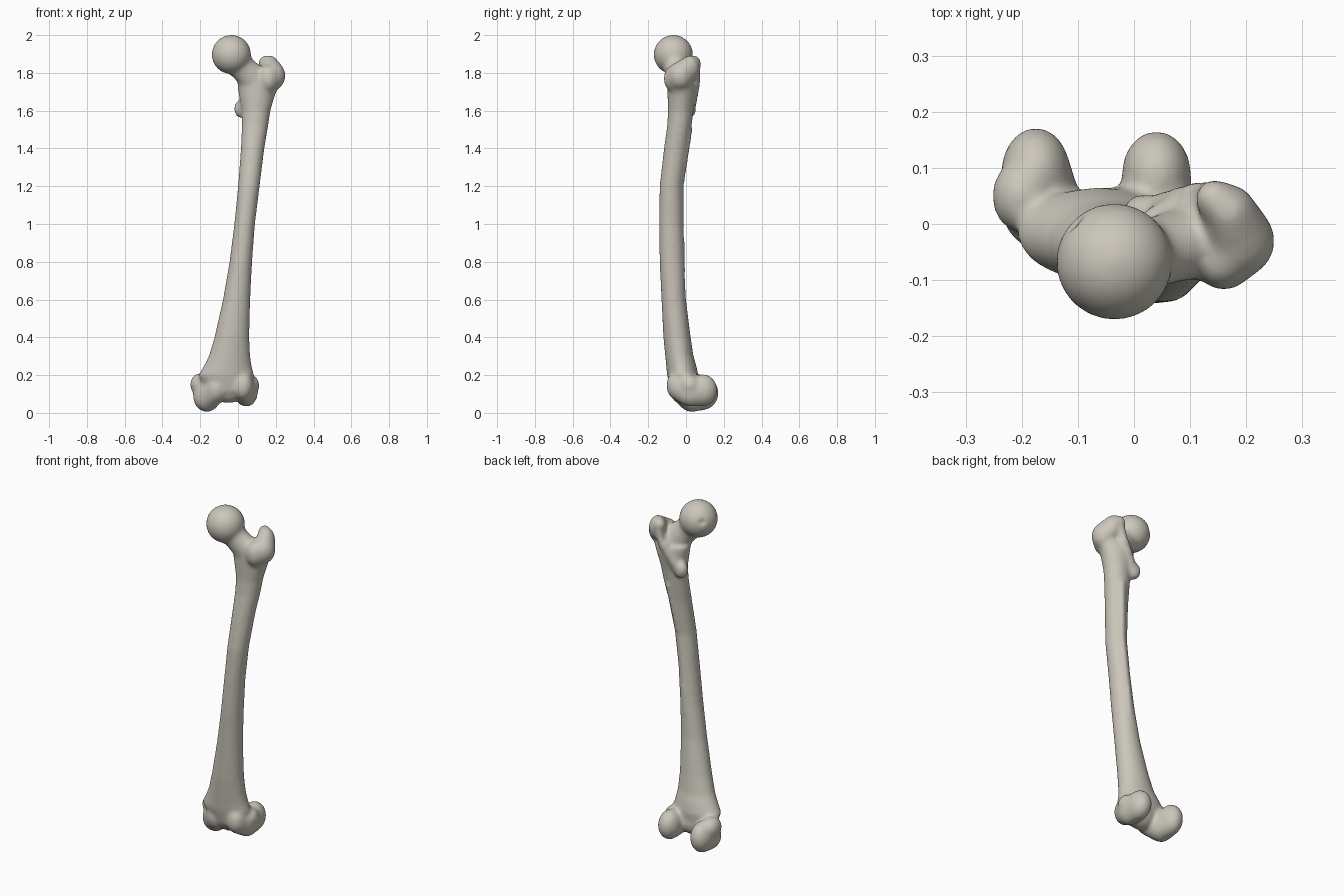
import bpy, bmesh, math
from mathutils import Vector, Matrix

if "Cube" in bpy.data.objects:
    bpy.data.objects.remove(bpy.data.objects["Cube"])

bone_mat = bpy.data.materials.new("bone ivory")
bone_mat.use_nodes = True
BONE = (0.6, 0.57, 0.5, 1)
bone_mat.diffuse_color = BONE
bone_mat.node_tree.nodes["Principled BSDF"].inputs["Base Color"].default_value = BONE


def make_object(name, bm):
    mesh = bpy.data.meshes.new(name)
    bm.to_mesh(mesh)
    bm.free()
    obj = bpy.data.objects.new(name, mesh)
    bpy.context.collection.objects.link(obj)
    return obj


def ellipsoid(bm, x, y, z, rx, ry, rz):
    matrix = Matrix.Translation((x, y, z)) @ Matrix.Diagonal((rx, ry, rz, 1))
    return bmesh.ops.create_icosphere(bm, subdivisions=4, radius=1, matrix=matrix)["verts"]


def chain(bm, *blobs):
    """Wrap each neighbouring pair of ellipsoids in a convex skin."""
    for pair in zip(blobs, blobs[1:]):
        points = []
        for blob in pair:
            verts = ellipsoid(bm, *blob)
            points += [v.co.copy() for v in verts]
            bmesh.ops.delete(bm, geom=verts, context="VERTS")
        cloud = [bm.verts.new(p) for p in points]
        bmesh.ops.convex_hull(bm, input=cloud)
        inner = [v for v in bm.verts if not v.link_faces]
        bmesh.ops.delete(bm, geom=inner, context="VERTS")


def loft(bm, sections, sides=32):
    """Skin oval sections given as height, x range and y range."""
    rings = []
    for z, x0, x1, y0, y1 in sections:
        ring = []
        for i in range(sides):
            a = math.tau * i / sides
            ring.append(bm.verts.new(((x0 + x1) / 2 + (x1 - x0) / 2 * math.cos(a),
                                      (y0 + y1) / 2 + (y1 - y0) / 2 * math.sin(a), z)))
        rings.append(ring)
    for low, high in zip(rings, rings[1:]):
        for i in range(sides):
            j = (i + 1) % sides
            bm.faces.new((low[i], low[j], high[j], high[i]))
    bm.faces.new(rings[0][::-1])
    bm.faces.new(rings[-1])


bm = bmesh.new()

# Bowed shaft, flaring toward the knee
loft(bm, [
    (0.11, -0.17, 0.07, -0.08, 0.06),
    (0.2, -0.21, 0.085, -0.1, 0.065),
    (0.25, -0.18, 0.072, -0.105, 0.055),
    (0.3, -0.155, 0.065, -0.11, 0.04),
    (0.4, -0.125, 0.06, -0.12, 0.025),
    (0.6, -0.08, 0.065, -0.13, 0),
    (0.8, -0.045, 0.075, -0.14, -0.01),
    (1, -0.02, 0.09, -0.143, -0.018),
    (1.2, 0, 0.115, -0.14, -0.02),
    (1.4, 0.015, 0.14, -0.117, 0.008),
    (1.52, 0.02, 0.16, -0.1, 0.03),
    (1.6, 0.02, 0.172, -0.095, 0.04),
    (1.68, 0.005, 0.195, -0.098, 0.055),
    (1.74, -0.005, 0.22, -0.1, 0.05),
])

# Ball head and neck
ellipsoid(bm, -0.035, -0.067, 1.897, 0.104, 0.104, 0.104)
chain(bm,
      (-0.03, -0.065, 1.885, 0.075, 0.07, 0.075),
      (0.04, -0.05, 1.81, 0.07, 0.06, 0.07),
      (0.11, -0.03, 1.74, 0.085, 0.065, 0.085))

# Greater trochanter with its hooked tip
chain(bm,
      (0.16, -0.07, 1.77, 0.05, 0.048, 0.07),
      (0.188, -0.03, 1.785, 0.063, 0.065, 0.075),
      (0.17, 0.02, 1.825, 0.048, 0.05, 0.068),
      (0.142, 0.045, 1.85, 0.033, 0.035, 0.042))

# Lesser trochanter and the crest joining the two
ellipsoid(bm, 0.017, 0.018, 1.61, 0.038, 0.036, 0.05)
chain(bm,
      (0.14, 0.05, 1.82, 0.028, 0.028, 0.03),
      (0.11, 0.045, 1.74, 0.03, 0.03, 0.03),
      (0.03, 0.025, 1.61, 0.025, 0.025, 0.04))

# Ridge down the back of the shaft
chain(bm,
      (0.1, 0.015, 1.5, 0.02, 0.02, 0.03),
      (0.06, -0.025, 1.2, 0.015, 0.014, 0.03),
      (0.035, -0.024, 1, 0.015, 0.014, 0.03),
      (0.015, -0.015, 0.75, 0.015, 0.012, 0.03))

# Inner and outer knuckles
chain(bm,
      (-0.175, 0.09, 0.105, 0.062, 0.082, 0.09),
      (-0.165, 0.03, 0.085, 0.072, 0.075, 0.08),
      (-0.115, -0.035, 0.13, 0.055, 0.055, 0.075))
ellipsoid(bm, -0.2, 0.05, 0.15, 0.053, 0.065, 0.06)
chain(bm,
      (0.04, 0.088, 0.12, 0.062, 0.078, 0.085),
      (0.045, 0.02, 0.11, 0.06, 0.07, 0.077),
      (0.025, -0.05, 0.145, 0.055, 0.054, 0.075))
ellipsoid(bm, 0.068, 0.02, 0.145, 0.045, 0.055, 0.055)

# Bridge between the knuckles
ellipsoid(bm, -0.05, -0.005, 0.13, 0.09, 0.07, 0.078)

bmesh.ops.recalc_face_normals(bm, faces=bm.faces)
rough = make_object("rough_bone", bm)

# Hollows: knee groove, notch, fossa behind the neck, pit in the head
bm = bmesh.new()
ellipsoid(bm, -0.048, -0.13, 0.09, 0.035, 0.055, 0.08)
ellipsoid(bm, -0.06, 0.12, 0.07, 0.042, 0.055, 0.1)
ellipsoid(bm, 0.09, 0.06, 1.82, 0.026, 0.036, 0.06)
pit = Vector((-0.035, -0.067, 1.897)) + Vector((-0.7, 0.65, 0.2)).normalized() * 0.11
ellipsoid(bm, *pit, 0.02, 0.02, 0.02)
cutter = make_object("hollow_cutter", bm)
cutter.hide_render = True

# Fuse, carve and soften
for step in ("fuse", "carve", "refuse", "soften"):
    if step == "carve":
        mod = rough.modifiers.new(step, "BOOLEAN")
        mod.operation = "DIFFERENCE"
        mod.object = cutter
    elif step == "soften":
        mod = rough.modifiers.new(step, "SMOOTH")
        mod.factor = 0.5
        mod.iterations = 14
    else:
        mod = rough.modifiers.new(step, "REMESH")
        mod.mode = "VOXEL"
        mod.voxel_size = 0.008

bpy.context.view_layer.update()
graph = bpy.context.evaluated_depsgraph_get()
final_mesh = bpy.data.meshes.new_from_object(rough.evaluated_get(graph))
final_mesh.name = "thigh_bone"
final_mesh.materials.clear()
final_mesh.materials.append(bone_mat)
final_mesh.shade_smooth()
thigh_bone = bpy.data.objects.new("thigh_bone", final_mesh)
bpy.context.collection.objects.link(thigh_bone)
for helper in (rough, cutter):
    bpy.data.objects.remove(helper)
